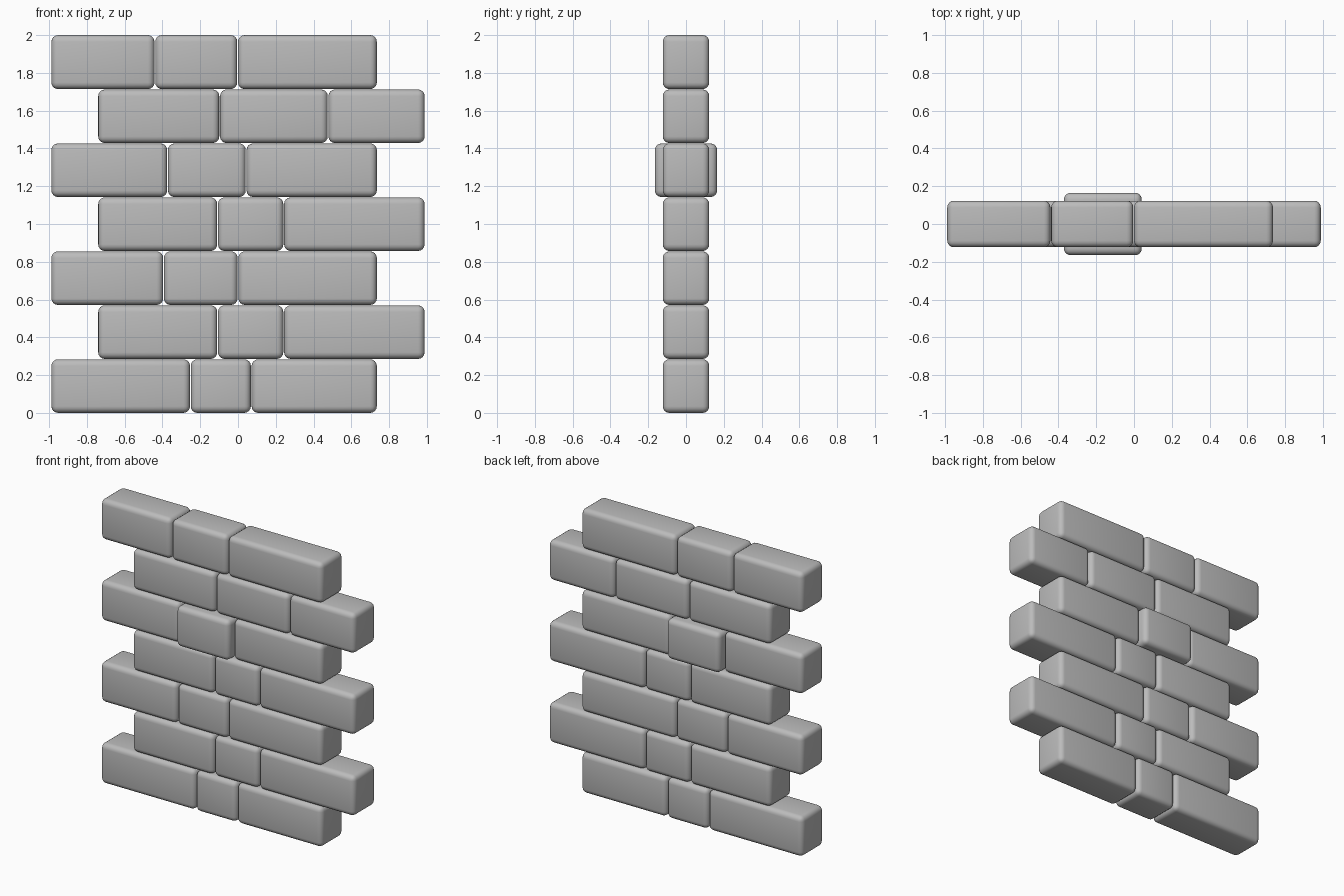
import bpy
import math

cube = bpy.data.objects.get("Cube")
if cube:
    bpy.data.objects.remove(cube, do_unlink=True)

# Stone colour
stone = bpy.data.materials.new("grey stone")
stone.use_nodes = True
colour = (0.5, 0.5, 0.5, 1.0)
stone.diffuse_color = colour
bsdf = stone.node_tree.nodes["Principled BSDF"]
bsdf.inputs["Base Color"].default_value = colour
bsdf.inputs["Roughness"].default_value = 0.8

COURSE = 2 / 7      # height of one course
GAP = 0.004         # joint between bricks
HALF_DEPTH = 0.123
PROUD_DEPTH = 0.165

# Joint positions along each course, bottom to top
courses = [
    (-0.99, -0.252, 0.07, 0.737),
    (-0.742, -0.108, 0.242, 0.99),
    (-0.99, -0.394, 0.0, 0.737),
    (-0.742, -0.108, 0.242, 0.99),
    (-0.99, -0.373, 0.043, 0.737),
    (-0.742, -0.097, 0.477, 0.99),
    (-0.99, -0.44, -0.002, 0.737),
]
sides = ("right", "middle", "left")


def brick(name, x0, x1, z0, z1, half_depth):
    """A rounded, smooth-shaded block."""
    bpy.ops.mesh.primitive_cube_add(size=1, location=((x0 + x1) / 2, 0, (z0 + z1) / 2))
    ob = bpy.context.object
    ob.name = name
    ob.scale = (x1 - x0, 2 * half_depth, z1 - z0)
    bpy.ops.object.transform_apply(location=False, rotation=False, scale=True)
    ob.data.materials.append(stone)
    bevel = ob.modifiers.new("rounded edges", "BEVEL")
    bevel.width = 0.035
    bevel.segments = 4
    bpy.ops.object.modifier_apply(modifier=bevel.name)
    bpy.ops.object.shade_smooth_by_angle(angle=math.radians(40))


# Lay the wall; one brick stands proud on both faces
for row, joints in enumerate(courses):
    for i, side in enumerate(sides):
        proud = row == 4 and side == "middle"
        brick(f"course_{row + 1}_{side}_brick",
              joints[i] + GAP / 2, joints[i + 1] - GAP / 2,
              row * COURSE, (row + 1) * COURSE - (0 if row == 6 else GAP / 2),
              PROUD_DEPTH if proud else HALF_DEPTH)
